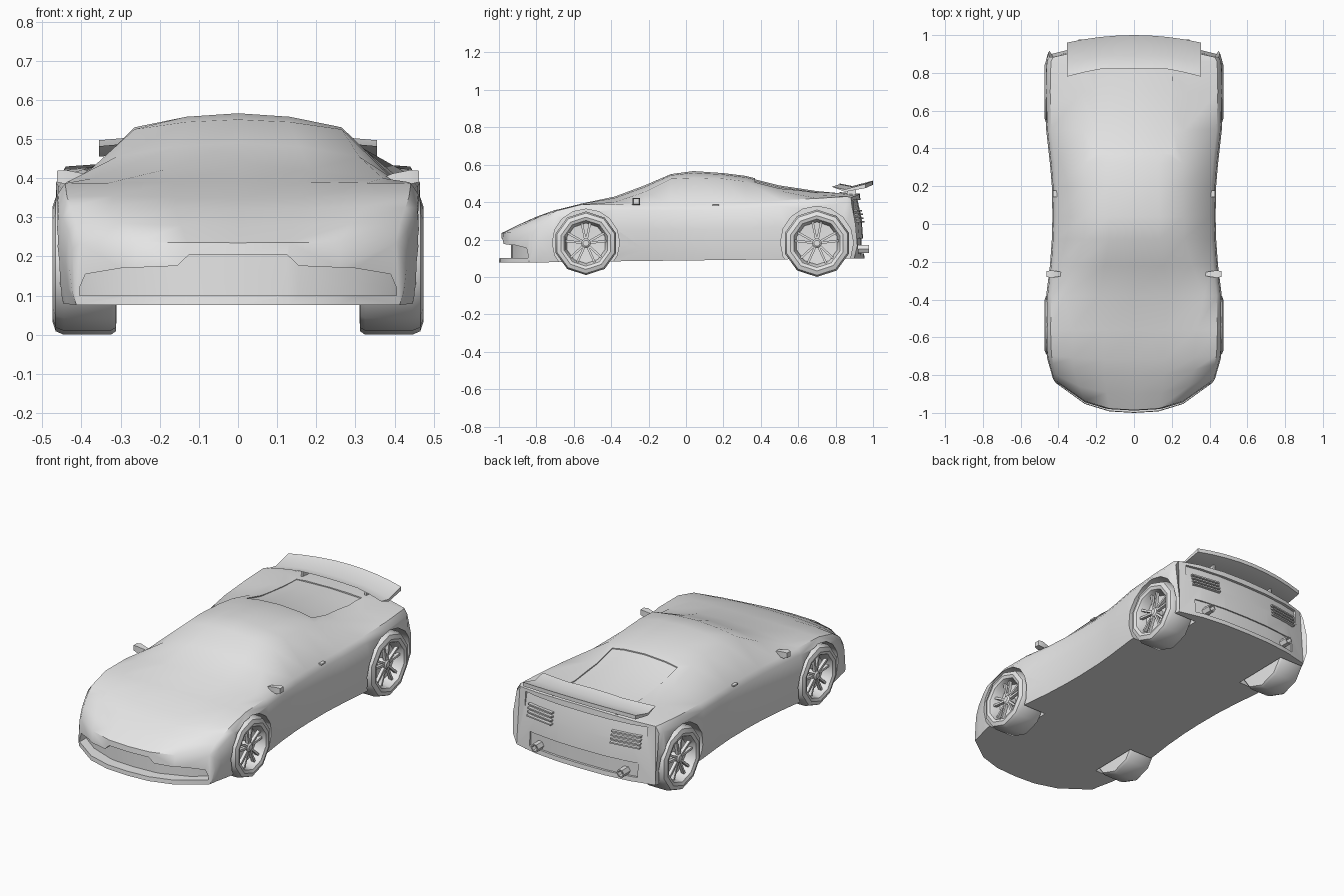
import bpy, bmesh, math
from mathutils import Matrix, Vector

cube = bpy.data.objects.get("Cube")
if cube:
    bpy.data.objects.remove(cube)

grey = bpy.data.materials.new("light_grey")
grey.use_nodes = True
grey.diffuse_color = (0.8, 0.8, 0.8, 1)
for node in grey.node_tree.nodes:
    if node.type == 'BSDF_PRINCIPLED':
        node.inputs["Base Color"].default_value = (0.8, 0.8, 0.8, 1)


def finish(name, bm):
    bmesh.ops.recalc_face_normals(bm, faces=bm.faces[:])
    mesh = bpy.data.meshes.new(name)
    bm.to_mesh(mesh)
    bm.free()
    mesh.materials.append(grey)
    obj = bpy.data.objects.new(name, mesh)
    bpy.context.collection.objects.link(obj)
    return obj


def loft(name, rings, caps=None):
    """Skin equal-length rings; caps lists index groups for the end faces."""
    bm = bmesh.new()
    rows = [[bm.verts.new(p) for p in ring] for ring in rings]
    n = len(rows[0])
    for a, b in zip(rows, rows[1:]):
        for i in range(n):
            j = (i + 1) % n
            bm.faces.new((a[i], a[j], b[j], b[i]))
    for row in (rows[0], rows[-1]):
        for group in caps or [range(n)]:
            bm.faces.new([row[i] for i in group])
    return finish(name, bm)


def lathe(name, profile, y, z, n):
    """Turn (x, radius) pairs about an axis along x."""
    angles = [2 * math.pi * i / n - math.pi / 2 for i in range(n)]
    return loft(name, [[(x, y + r * math.cos(a), z + r * math.sin(a)) for a in angles]
                       for x, r in profile])


def boxes(name, matrices):
    bm = bmesh.new()
    for m in matrices:
        bmesh.ops.create_cube(bm, size=1, matrix=m)
    return finish(name, bm)


def place(loc, size, angle=0, axis='Z'):
    return (Matrix.Translation(loc) @ Matrix.Rotation(angle, 4, axis)
            @ Matrix.Diagonal((*size, 1)))


def cut(target, cutter):
    cutter.hide_render = True
    mod = target.modifiers.new("cut", 'BOOLEAN')
    mod.operation = 'DIFFERENCE'
    mod.solver = 'EXACT'
    mod.object = cutter
    deps = bpy.context.evaluated_depsgraph_get()
    mesh = bpy.data.meshes.new_from_object(target.evaluated_get(deps))
    target.modifiers.clear()
    target.data = mesh
    bpy.data.objects.remove(cutter)


# Body stations: y, half width, shoulder z, roof half width, rail z, centre z, bow
STATIONS = [
    (-.985, .43, .235, .26, .237, .235, .175),
    (-.90, .44, .285, .29, .285, .277, .12),
    (-.80, .455, .325, .32, .328, .322, .07),
    (-.72, .465, .353, .32, .355, .35, .03),
    (-.56, .47, .387, .33, .388, .392, 0),
    (-.38, .465, .39, .37, .40, .43, 0),
    (-.22, .445, .385, .31, .455, .49, 0),
    (-.08, .435, .385, .265, .525, .55, 0),
    (.04, .432, .385, .265, .53, .566, 0),
    (.2, .435, .39, .26, .525, .555, 0),
    (.32, .445, .395, .26, .51, .54, 0),
    (.5, .465, .41, .27, .46, .495, 0),
    (.7, .472, .42, .28, .44, .465, 0),
    (.86, .468, .43, .30, .44, .45, 0),
    (.93, .455, .425, .3, .435, .445, -.06),
]


def bow_at(bow, x, w):
    return bow * (abs(x) / w) ** 2.6


def rear_y(x, z):
    return .93 + .22 * min(.445 - z, .2) + bow_at(-.06, x, .455)


def section(index):
    y, w, zs, r, zr, zc, bow = STATIONS[index]
    zb = .088 + .012 * y
    h = zs - zb
    half = [(0, zc), (r / 2, zr + .75 * (zc - zr)), (r, zr), (.94 * w, zs),
            (.985 * w, zs - .1 * h), (w, zb + .55 * h), (.985 * w, zb + .2 * h),
            (.96 * w, zb), (r, zb), (r / 2, zb), (0, zb)]
    points = []
    for x, z in half:
        py = y + bow_at(bow, x, w)
        if index == 0:
            py -= .015 * (zc - z) / (zc - zb)
        if index == len(STATIONS) - 1:
            py = rear_y(x, z) - (.02 if z == zb else 0)
        points.append((x, py, z))
    return points + [(-x, py, z) for x, py, z in points[-2:0:-1]]


side = [3, 4, 5, 6, 7]
caps = [[i, i + 1, 9 - i, 10 - i] for i in range(3)] + [side]
caps += [[(20 - i) % 20 for i in group] for group in caps]
body = loft("body", [section(i) for i in range(len(STATIONS))], caps)

# Wheel arches
FRONT = (-.535, .18, .17, .18)
REAR = (.70, .18, .18, .195)
for y, z, r, arch in (FRONT, REAR):
    for s in (1, -1):
        cut(body, lathe("arch_cutter", [(s * .3, arch), (s * .6, arch)], y, z + .003, 16))

# Front intake
half = [(.405, .12), (.39, .155), (.3, .17), (.155, .176), (.125, .205)]
columns = [(-x, z) for x, z in half] + [(0, .205)] + half[::-1]
rings = []
for x, top in columns:
    back = -.935 + bow_at(.175, x, .43)
    rings.append([(x, -1.3, .1), (x, -1.3, top), (x, back, top), (x, back, .1)])
cut(body, loft("intake_cutter", rings))

# Rear light panel and lower bumper recess
for width, low, high, depth in ((.385, .262, .412, .02), (.34, .125, .205, .035)):
    rings = []
    for f in (-1, -.75, -.45, 0, .45, .75, 1):
        x = f * width
        rings.append([(x, rear_y(x, high) - depth, high), (x, rear_y(x, low) - depth, low),
                      (x, 1.3, low), (x, 1.3, high)])
    cut(body, loft("rear_cutter", rings))

# Shallow engine cover recess
rings = []
for y, edge, mid, centre in ((.37, .507, .5195, .5275), (.5, .4735, .486, .495),
                             (.7, .451, .459, .465), (.82, .4465, .45, .454)):
    line = [(-.205, .7), (-.205, edge), (-.13, mid), (0, centre),
            (.13, mid), (.205, edge), (.205, .7)]
    rings.append([(x, y, z if z > .6 else z - .006) for x, z in line])
cut(body, loft("deck_cutter", rings))

# Wheels
for label, (y, z, r, arch) in (("front", FRONT), ("rear", REAR)):
    for word, s in (("left", 1), ("right", -1)):
        tag = f"{label}_{word}"
        rim = r * .72
        tyre = [(.31, r * .7), (.312, r * .95), (.325, r), (.445, r), (.466, r * .95),
                (.474, r * .82), (.468, rim), (.455, rim * .95), (.41, rim * .88), (.405, .03)]
        lathe(f"{tag}_tyre", [(s * x, q) for x, q in tyre], y, z, 10)
        lathe(f"{tag}_hub", [(s * .40, .026), (s * .448, .026), (s * .456, .016)], y, z, 10)
        spokes = []
        for i in range(5):
            for lean in (-.2, .2):
                turn = Matrix.Rotation(2 * math.pi * i / 5 + lean, 4, 'X')
                spokes.append(Matrix.Translation((s * .44, y, z)) @ turn
                              @ place((0, 0, rim * .52), (.018, .012, rim * .86)))
        boxes(f"{tag}_spokes", spokes)

# Rear wing
rings = []
for f in (-1, -.75, -.5, -.25, 0, .25, .5, .75, 1):
    x = .355 * f
    front = .82 - .04 * max(0, abs(f) - .56) / .44
    back = 1 - .04 * f * f
    drop = .018 * f * f
    shape = [(front, .5), (front + .07, .486), (back, .515), (back, .493), (front + .07, .473)]
    rings.append([(x, y, z - drop) for y, z in shape])
loft("rear_wing", rings)

for word, s in (("left", 1), ("right", -1)):
    boxes(f"{word}_wing_strut", [place((s * .2, .885, .458), (.012, .05, .04))])
    # Mirror pod tapering inward on a stalk
    pod = [(.36, .012, .385, .397), (.395, .026, .386, .412),
           (.44, .04, .385, .421), (.462, .03, .39, .419)]
    loft(f"{word}_mirror", [[(s * x, -.265 - d / 2, a), (s * x, -.265 + d / 2, a),
                             (s * x, -.265 + d / 2, b), (s * x, -.265 - d / 2, b)]
                            for x, d, a, b in pod])
    boxes(f"{word}_door_handle", [place((s * .413, .16, .384), (.03, .035, .008))])
    # Tail light slats
    boxes(f"{word}_tail_light", [
        place((s * .27, rear_y(.27, z) - .016, z), (.17, .02, .008), -s * .147)
        for z in (.295, .315, .335, .355)])
    # Exhaust pipe
    n = 6
    tube = [(.92, .024), (.978, .024), (.978, .017), (.95, .015)]
    loft(f"{word}_exhaust", [[(s * .27 + q * math.cos(2 * math.pi * i / n), y,
                               .15 + q * math.sin(2 * math.pi * i / n)) for i in range(n)]
                             for y, q in tube])

# Smooth shading with sharp creases
bpy.ops.object.select_all(action='DESELECT')
for obj in bpy.context.collection.objects:
    if obj.type == 'MESH':
        obj.select_set(True)
        bpy.context.view_layer.objects.active = obj
bpy.ops.object.shade_smooth_by_angle(angle=math.radians(38))
